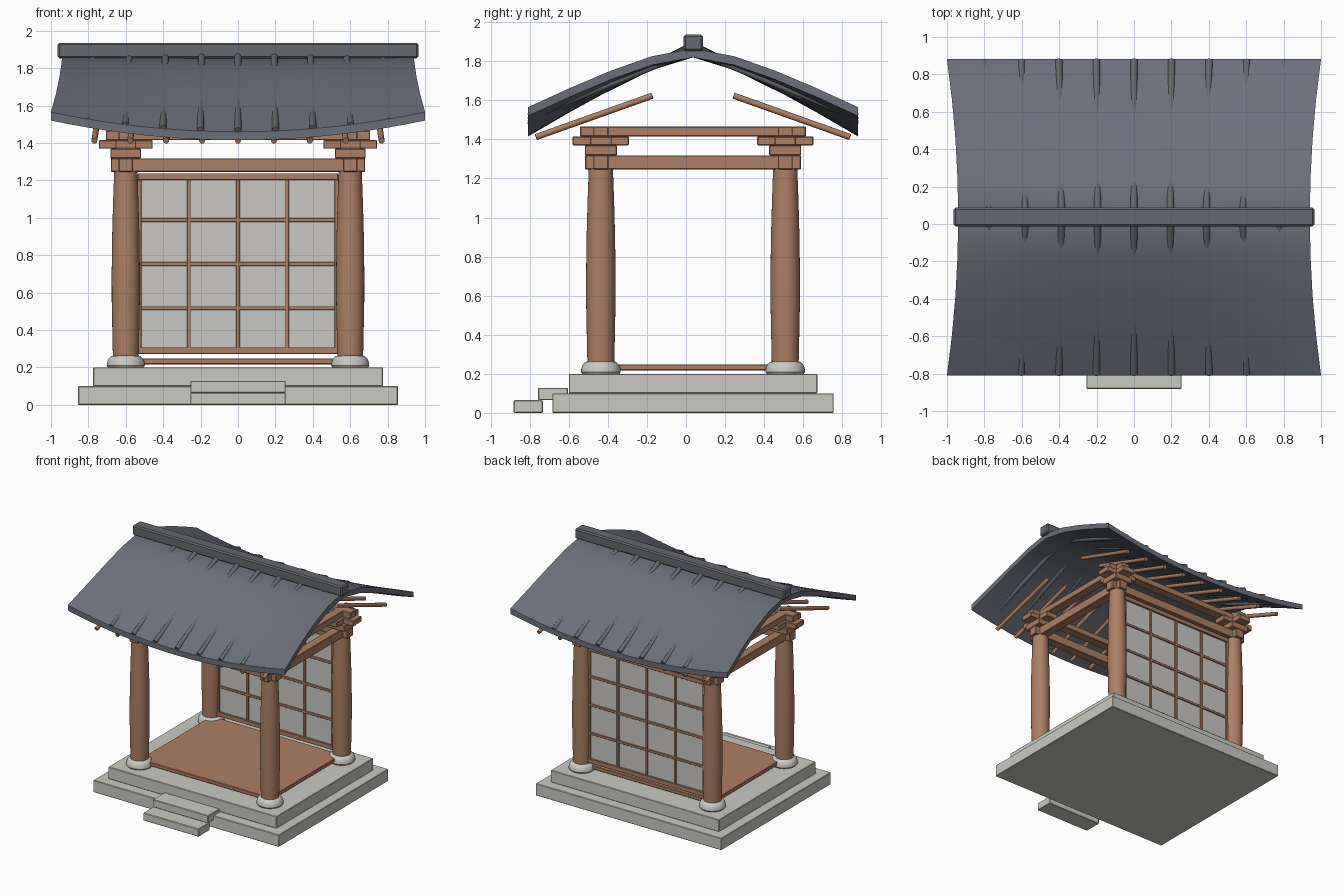
import bpy, bmesh, math
from mathutils import Vector

if "Cube" in bpy.data.objects:
    bpy.data.objects.remove(bpy.data.objects["Cube"])

CY = 0.036            # middle of the building, front to back
PX, PY = 0.6, 0.472   # pillar spacing from the middle


def material(name, color):
    m = bpy.data.materials.new(name)
    m.use_nodes = True
    m.diffuse_color = (*color, 1)
    m.node_tree.nodes["Principled BSDF"].inputs["Base Color"].default_value = (*color, 1)
    return m


WOOD = material("warm wood", (0.42, 0.21, 0.125))
STONE = material("pale stone", (0.59, 0.59, 0.55))
PAPER = material("screen paper", (0.59, 0.575, 0.54))
SLATE = material("roof slate", (0.15, 0.16, 0.195))
RIDGE = material("ridge slate", (0.13, 0.14, 0.155))


def finish(name, bm, mat, smooth=False):
    bmesh.ops.recalc_face_normals(bm, faces=bm.faces)
    mesh = bpy.data.meshes.new(name)
    bm.to_mesh(mesh)
    bm.free()
    mesh.materials.append(mat)
    ob = bpy.data.objects.new(name, mesh)
    bpy.context.collection.objects.link(ob)
    if smooth:
        bpy.ops.object.select_all(action="DESELECT")
        ob.select_set(True)
        bpy.context.view_layer.objects.active = ob
        bpy.ops.object.shade_smooth_by_angle(angle=math.radians(35))
    return ob


def box(name, x, y, z, mat, bevel=0.004):
    """Box from (min, max) pairs, with a small bevel."""
    bm = bmesh.new()
    bmesh.ops.create_cube(bm, size=1)
    for v in bm.verts:
        v.co = [lo + (hi - lo) * (c + 0.5) for c, (lo, hi) in zip(v.co, (x, y, z))]
    ob = finish(name, bm, mat)
    if bevel:
        mod = ob.modifiers.new("soft edge", "BEVEL")
        mod.width = bevel
        mod.segments = 1
    return ob


def span(c, half):
    return (c - half, c + half)


def lathe(name, profile, x, y, mat, sides=32):
    bm = bmesh.new()
    rings = [[bm.verts.new((x + r * math.cos(a), y + r * math.sin(a), z))
              for a in (math.tau * i / sides for i in range(sides))] for r, z in profile]
    for lower, upper in zip(rings, rings[1:]):
        for i in range(sides):
            j = (i + 1) % sides
            bm.faces.new((lower[i], lower[j], upper[j], upper[i]))
    bm.faces.new(rings[0][::-1])
    bm.faces.new(rings[-1])
    return finish(name, bm, mat, True)


def rod(name, a, b, radius, mat):
    a, b = Vector(a), Vector(b)
    bm = bmesh.new()
    bmesh.ops.create_cone(bm, cap_ends=True, segments=12, radius1=radius,
                          radius2=radius, depth=(b - a).length)
    turn = (b - a).to_track_quat("Z", "Y")
    for v in bm.verts:
        v.co = turn @ v.co + (a + b) / 2
    return finish(name, bm, mat, True)


# Stone platform and steps
box("lower_platform", span(0, 0.855), span(CY, 0.72), (0, 0.1), STONE)
box("upper_platform", span(0, 0.775), span(CY, 0.636), (0.1, 0.2), STONE)
box("lower_step", span(0, 0.255), (-0.882, -0.733), (0, 0.065), STONE)
box("upper_step", span(0, 0.255), (-0.757, -0.604), (0.065, 0.128), STONE)
box("floor", span(0, PX), span(CY, PY), (0.217, 0.248), WOOD)

# Pillars with round footings and stacked brackets
footing = [(0.095, 0.2), (0.102, 0.21), (0.1, 0.228), (0.092, 0.247),
           (0.08, 0.26), (0.06, 0.266)]
shaft = [(0.068, 0.22), (0.071, 0.35), (0.075, 0.55), (0.0755, 0.7),
         (0.073, 0.9), (0.068, 1.08), (0.062, 1.25)]
for sx, side in ((-1, "right"), (1, "left")):
    for sy, end in ((-1, "front"), (1, "back")):
        x, y, tag = sx * PX, CY + sy * PY, f"{end}_{side}"
        lathe("footing_" + tag, footing, x, y, STONE)
        lathe("pillar_" + tag, shaft, x, y, WOOD)
        box("bracket_block_" + tag, span(x, 0.082), span(y, 0.082), (1.318, 1.37), WOOD)
        box("bracket_arm_x_" + tag, span(x, 0.144), span(y, 0.055), (1.37, 1.415), WOOD)
        box("bracket_arm_y_" + tag, span(x, 0.055), span(y, 0.144), (1.37, 1.415), WOOD)

# Two tiers of tie beams
for tier, reach, z in (("lower", 0.08, (1.246, 1.318)), ("upper", 0.106, (1.415, 1.466))):
    for s, end in ((-1, "front"), (1, "back")):
        box(f"{tier}_beam_{end}", span(0, PX + reach), span(CY + s * PY, 0.038), z, WOOD)
    for s, side in ((-1, "right"), (1, "left")):
        box(f"{tier}_beam_{side}", span(s * PX, 0.038), span(CY, PY + reach), z, WOOD)

# Paper screen with lattice between the back pillars
SY = CY + PY
box("screen_paper", span(0, 0.525), span(SY, 0.005), (0.29, 1.22), PAPER, 0)
for i in range(5):
    box(f"screen_upright_{i}", span((i - 2) * 0.263, 0.01), span(SY, 0.015),
        (0.28, 1.23), WOOD, 0.002)
for i in range(1, 4):
    box(f"screen_crossbar_{i}", span(0, 0.53), span(SY, 0.014),
        span(0.281 + i * 0.236, 0.01), WOOD, 0.002)
box("screen_bottom_rail", span(0, 0.535), span(SY, 0.02), (0.272, 0.308), WOOD, 0.002)
box("screen_top_rail", span(0, 0.535), span(SY, 0.02), (1.202, 1.238), WOOD, 0.002)

# Swept roof: sagging along the eaves and flaring towards the corners
HALF = 0.845
slope = [(0, 1.865), (0.21, 1.8), (0.42, 1.7), (0.63, 1.585), (HALF, 1.46)]
section = [(-d, z) for d, z in slope[:0:-1]] + slope
bm = bmesh.new()
COLS = 20
grid = []
for d, z in section:
    t = abs(d) / HALF
    row = []
    for i in range(COLS + 1):
        u = 2 * i / COLS - 1
        row.append(bm.verts.new((u * (0.94 + 0.06 * t * t), CY + d, z + 0.105 * t * u * u)))
    grid.append(row)
for r0, r1 in zip(grid, grid[1:]):
    for i in range(COLS):
        bm.faces.new((r0[i], r0[i + 1], r1[i + 1], r1[i]))
under = bmesh.ops.extrude_face_region(bm, geom=bm.faces[:], use_keep_orig=True)["geom"]
bmesh.ops.translate(bm, vec=(0, 0, -0.045),
                    verts=[g for g in under if isinstance(g, bmesh.types.BMVert)])
finish("roof", bm, SLATE, True)
box("roof_ridge", span(0, 0.964), span(CY + 0.001, 0.05), (1.852, 1.936), RIDGE, 0.01)

# Tile ribs on the roof and rafters below it
for s, end in ((-1, "front"), (1, "back")):
    for i in range(-4, 5):
        u2 = (i * 0.2) ** 2
        rod(f"tile_rib_{end}_{i + 4}",
            (i * 0.194, CY + s * 0.03, 1.866 - 0.03 * u2),
            (i * 0.201, CY + s * 0.84, 1.466 + 0.075 * u2), 0.019, RIDGE)
        rod(f"rafter_{end}_{i + 4}",
            (i * 0.184, CY + s * 0.208, 1.624),
            (i * 0.192, CY + s * 0.804, 1.412), 0.016, WOOD)
